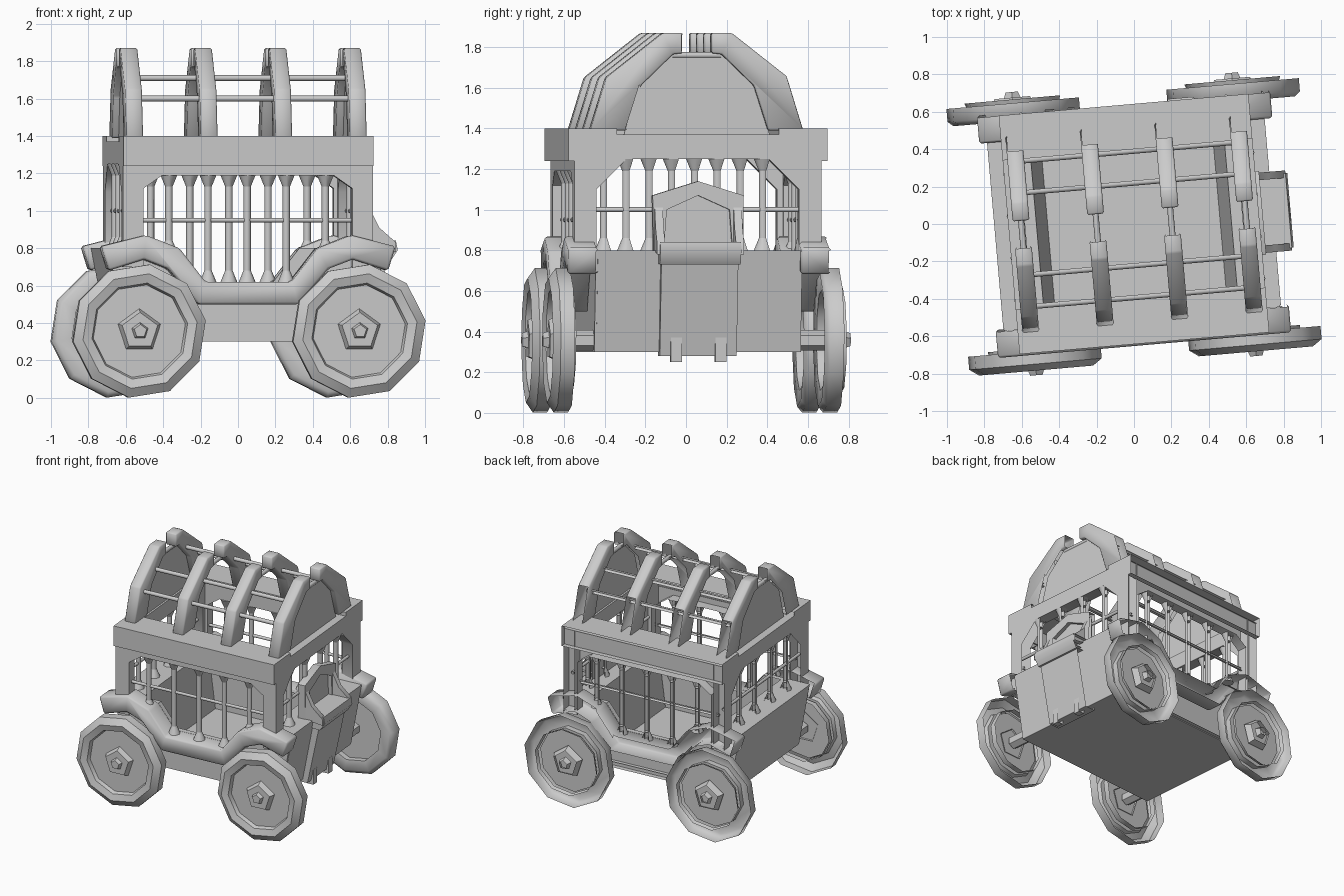
import bpy, bmesh, math
from mathutils import Matrix, Vector

if "Cube" in bpy.data.objects:
    bpy.data.objects.remove(bpy.data.objects["Cube"])

GREY = (0.6, 0.6, 0.6, 1)
mat = bpy.data.materials.new("plain grey")
mat.use_nodes = True
mat.diffuse_color = GREY
mat.node_tree.nodes["Principled BSDF"].inputs["Base Color"].default_value = GREY

# The whole wagon stands slightly turned
TURN = Matrix.Rotation(math.radians(5), 4, 'Z')


def finish(name, bm, angle=50):
    """Turn the part, leave its rear-facing side open and shade it."""
    bmesh.ops.recalc_face_normals(bm, faces=bm.faces[:])
    bm.transform(TURN)
    bm.normal_update()
    rear = [f for f in bm.faces if f.normal.y > .66]
    bmesh.ops.delete(bm, geom=rear, context='FACES')
    me = bpy.data.meshes.new(name)
    bm.to_mesh(me)
    bm.free()
    me.materials.append(mat)
    me.shade_smooth()
    me.set_sharp_from_angle(angle=math.radians(angle))
    ob = bpy.data.objects.new(name, me)
    bpy.context.collection.objects.link(ob)
    return ob


def prism(name, pts, axis, lo, hi, bevel=0):
    """Extrude an outline along x (points y,z) or along y (points x,z)."""
    bm = bmesh.new()

    def place(p, d):
        return (d, p[0], p[1]) if axis == 'x' else (p[0], d, p[1])
    a = [bm.verts.new(place(p, lo)) for p in pts]
    b = [bm.verts.new(place(p, hi)) for p in pts]
    bm.faces.new(a)
    bm.faces.new(b[::-1])
    for i in range(len(pts)):
        j = (i + 1) % len(pts)
        bm.faces.new((a[i], a[j], b[j], b[i]))
    bmesh.ops.recalc_face_normals(bm, faces=bm.faces[:])
    if bevel:
        bmesh.ops.bevel(bm, geom=bm.edges[:], offset=bevel, segments=1, affect='EDGES')
    return finish(name, bm)


def box(name, x, y, z):
    return prism(name, [(x[0], z[0]), (x[1], z[0]), (x[1], z[1]), (x[0], z[1])], 'y', *y)


def mirror(pts):
    """Outline completed by its reflection."""
    return pts + [(-u, v) for u, v in reversed(pts)]


def rod(name, start, end, r, r2=None, sides=8):
    start, end = Vector(start), Vector(end)
    d = end - start
    bm = bmesh.new()
    m = Matrix.Translation((start + end) / 2) @ d.to_track_quat('Z', 'Y').to_matrix().to_4x4()
    bmesh.ops.create_cone(bm, cap_ends=True, segments=sides, radius1=r,
                          radius2=r if r2 is None else r2, depth=d.length, matrix=m)
    return finish(name, bm)


def wheel(name, cx, side):
    """Ten-sided tyre and recessed disc, turned about the axle."""
    profile = [(0, .69), (.25, .69), (.26, .72), (.31, .735), (.36, .70),
               (.36, .63), (.33, .605), (.25, .615), (.25, .66), (0, .66)]
    z = .357
    bm = bmesh.new()
    rings = []
    for r, o in profile:
        ring = []
        for k in range(10 if r else 1):
            t = math.tau * k / 10 + math.radians(9)
            ring.append(bm.verts.new((cx + r * math.cos(t), side * o, z + r * math.sin(t))))
        rings.append(ring)
    for a, b in zip(rings, rings[1:]):
        for k in range(10):
            quad = [a[k % len(a)], a[(k + 1) % len(a)], b[(k + 1) % len(b)], b[k % len(b)]]
            bm.faces.new(list(dict.fromkeys(quad)))
    finish(name, bm)
    rod(name + "_hub", (cx, side * .68, z), (cx, side * .73, z), .125, .10, 5)
    rod(name + "_hub_cap", (cx, side * .72, z), (cx, side * .76, z), .05, .035, 5)
    rod(name + "_axle", (cx, side * .48, z), (cx, side * .67, z), .05, None, 6)


def bar(name, x, y, z0, z1):
    """Cage bar with flared ends."""
    rod(name, (x, y, z0), (x, y, z1), .02)
    rod(name + "_foot", (x, y, z0), (x, y, z0 + .06), .045, .02)
    rod(name + "_cap", (x, y, z1 - .06), (x, y, z1), .02, .045)


# Tub with sloping sides, a ledge and an open top
prism("hull", mirror([(.65, .30), (.745, .80), (.52, .80), (.46, .34)]), 'y', -.50, .50)

fender = [(.23, .62), (.37, .80), (.55, .87), (.79, .81), (.75, .68), (.56, .74),
          (.43, .69), (.27, .50)]
arch = [(.67, .70), (.67, 1.37), (-.67, 1.37), (-.67, .70), (-.56, .70), (-.56, 1.12),
        (-.46, 1.19), (.46, 1.19), (.56, 1.12), (.56, .70)]
beam = [(.64, 1.24), (.64, 1.40), (.40, 1.40), (.40, 1.37), (.60, 1.37), (.60, 1.24)]
rib = [(.53, 1.39), (.45, 1.65), (.17, 1.87), (.07, 1.87), (.07, 1.77), (.12, 1.765),
       (.28, 1.61), (.35, 1.39)]

for end, s in (("front", -1), ("rear", 1)):
    # End wall, wheel arches and frame
    prism(end + "_wall", mirror([(.65, .30), (.74, .80), (.37, .80), (.23, .62)]), 'y', s * .47, s * .51)
    prism(end + "_fender", mirror(fender), 'y', s * .50, s * .65, .012)
    prism(end + "_frame", arch, 'y', s * .53, s * .61)
    prism(end + "_roof_beam", [(s * y, z) for y, z in beam], 'x', -.67, .67)
    # Cage bars and cross bar
    for i in range(5):
        bar(f"{end}_bar_{i}", (i - 2) * .21, s * .56, .78 if i in (0, 4) else .62, 1.19)
    rod(end + "_cross_bar", (-.6, s * .56, .95), (.6, s * .56, .95), .012)
    # Roof ribs with their rails
    for i in range(4):
        x = -.6 + .4 * i
        prism(f"{end}_rib_{i}", [(s * y, z) for y, z in rib], 'x', x - .045, x + .045, .008)
    for y, z in ((.39, 1.60), (.22, 1.71)):
        rod(end + "_roof_rail", (-.6, s * y, z), (.6, s * y, z), .016)
    for hand, h in (("left", 1), ("right", -1)):
        wheel(f"{end}_{hand}_wheel", h * .59, s)

for i in range(4):
    x = -.6 + .4 * i
    rod(f"ridge_rod_{i}", (x, -.12, 1.76), (x, .12, 1.76), .016)

side_arch = mirror([(.61, .72), (.61, 1.37)]) + \
    [(-.50, .72), (-.50, 1.10), (-.35, 1.25), (.35, 1.25), (.50, 1.10), (.50, .72)]
for hand, h in (("left", 1), ("right", -1)):
    # Side frame, bars and gable
    prism(hand + "_side_frame", side_arch, 'x', h * .58, h * .67)
    for i in range(4):
        bar(f"{hand}_side_bar_{i}", h * .63, -.35 + .225 * i, .80, 1.25)
    rod(hand + "_side_cross_bar", (h * .63, -.55, 1.0), (h * .63, .55, 1.0), .012)
    prism(hand + "_gable", mirror([(.36, 1.37), (.29, 1.61), (.12, 1.77)]), 'x', h * .595, h * .61)

# Driver seat on the left side
prism("seat_column", [(.60, .28), (.69, .28), (.79, .76), (.68, .76)], 'y', -.19, .19)
prism("seat_back", mirror([(.20, .80), (.20, 1.04), (0, 1.11)]), 'x', .64, .66)
prism("seat_hood", [(.22, .80), (.225, 1.07), (0, 1.14), (-.225, 1.07), (-.22, .80),
                    (-.17, .80), (-.155, 1.0), (0, 1.07), (.155, 1.0), (.17, .80)], 'x', .63, .69)
prism("seat_base", [(.66, .74), (.80, .73), (.84, .79), (.83, .84), (.66, .84)], 'y', -.2, .2)
for s in (-1, 1):
    prism("armrest", [(.66, .80), (.66, 1.05), (.69, 1.01), (.74, .91), (.83, .83), (.83, .78)],
          'y', s * .175, s * .215)
    box("seat_bracket", (.66, .71), (s * .11 - .027, s * .11 + .027), (.25, .37))
